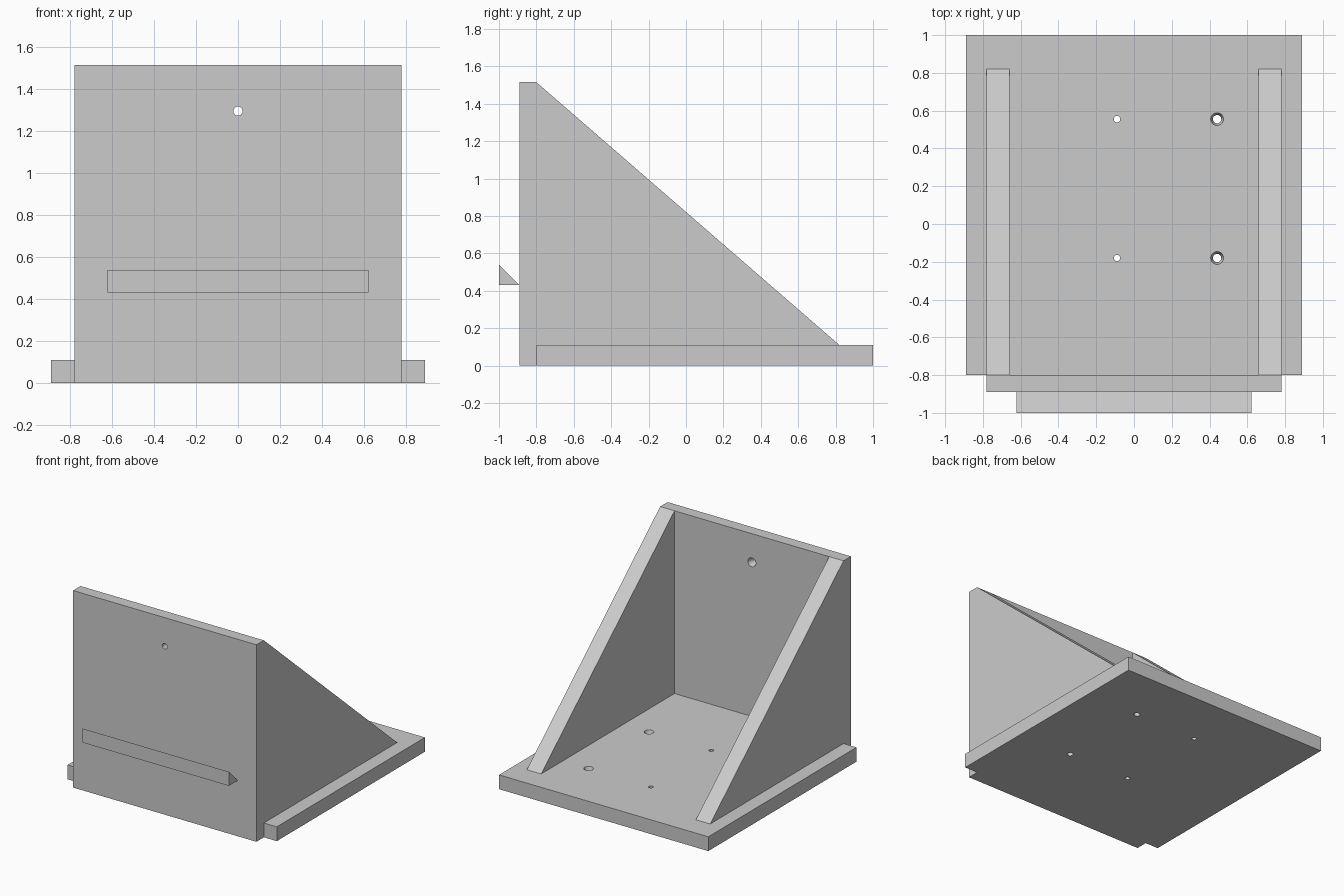
import bpy, bmesh
from math import radians
from mathutils import Matrix, Vector

cube = bpy.data.objects.get("Cube")
if cube:
    bpy.data.objects.remove(cube)

grey = bpy.data.materials.new("plain grey")
grey.use_nodes = True
grey.diffuse_color = (0.6, 0.6, 0.6, 1)
grey.node_tree.nodes["Principled BSDF"].inputs["Base Color"].default_value = grey.diffuse_color


def finish(name, bm):
    bmesh.ops.recalc_face_normals(bm, faces=bm.faces)
    mesh = bpy.data.meshes.new(name)
    bm.to_mesh(mesh)
    bm.free()
    mesh.materials.append(grey)
    ob = bpy.data.objects.new(name, mesh)
    bpy.context.collection.objects.link(ob)
    return ob


def prism(name, profile, x0, x1):
    """Extrude a (y, z) outline along x."""
    bm = bmesh.new()
    face = bm.faces.new([bm.verts.new((x0, y, z)) for y, z in profile])
    new = bmesh.ops.extrude_face_region(bm, geom=[face])["geom"]
    verts = [v for v in new if isinstance(v, bmesh.types.BMVert)]
    bmesh.ops.translate(bm, verts=verts, vec=(x1 - x0, 0, 0))
    return finish(name, bm)


def slab(name, half_width, y0, y1, height):
    outline = [(y0, 0), (y1, 0), (y1, height), (y0, height)]
    return prism(name, outline, -half_width, half_width)


def cut(target, place, r1, r2, depth):
    """Cut a round or tapered hole centred on the given placement."""
    bm = bmesh.new()
    bmesh.ops.create_cone(bm, cap_ends=True, segments=32, radius1=r1,
                          radius2=r2, depth=depth, matrix=place)
    cutter = finish("hole_cutter", bm)
    cutter.hide_render = True
    mod = target.modifiers.new("hole", "BOOLEAN")
    mod.operation, mod.solver, mod.object = "DIFFERENCE", "EXACT", cutter
    bpy.context.view_layer.objects.active = target
    bpy.ops.object.modifier_apply(modifier=mod.name)
    bpy.data.objects.remove(cutter)


def drill(target, surface_point, radius, turn=Matrix(), countersunk=False):
    place = Matrix.Translation(Vector(surface_point)) @ turn
    cut(target, place, radius, radius, 0.4)
    if countersunk:
        cut(target, place, radius, radius + 0.024, 0.08)


# Base plate with two plain and two countersunk screw holes
base = slab("base_plate", 0.89, -0.8, 1, 0.11)
for y in (-0.18, 0.555):
    drill(base, (-0.09, y, 0.11), 0.017)
    drill(base, (0.44, y, 0.11), 0.022, countersunk=True)

# Upright panel with one hole, countersunk on its inner face
panel = slab("upright_panel", 0.78, -0.89, -0.8, 1.515)
drill(panel, (0, -0.8, 1.295), 0.022, Matrix.Rotation(radians(-90), 4, "X"), True)

# Triangular side braces
brace = [(-0.8, 0.11), (0.82, 0.11), (-0.8, 1.515)]
prism("left_brace", brace, 0.658, 0.78)
prism("right_brace", brace, -0.78, -0.658)

# Wedge-shaped ledge on the front of the panel
prism("front_ledge", [(-1, 0.43), (-0.89, 0.43), (-1, 0.538)], -0.622, 0.622)
